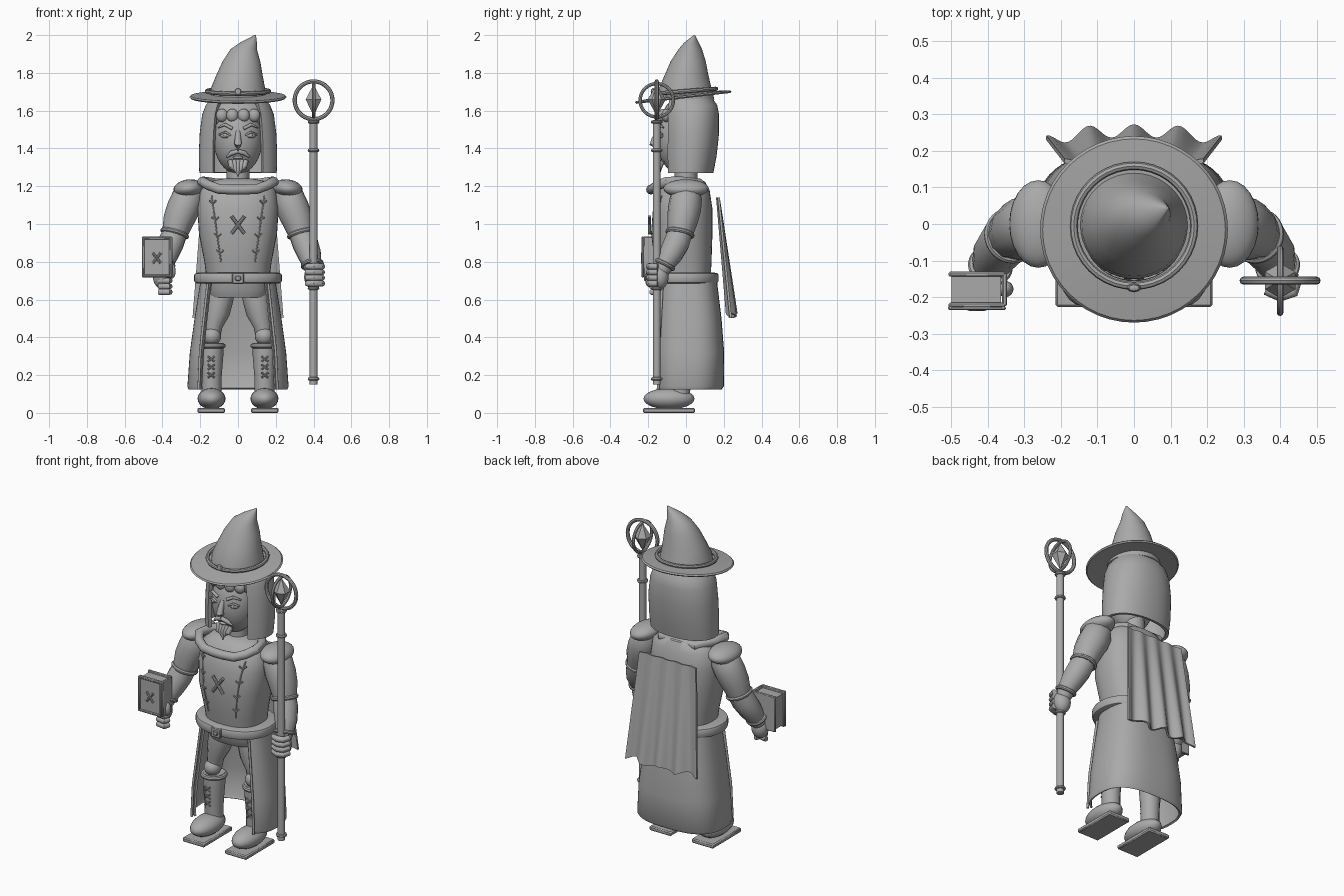
import bpy, bmesh, math
from mathutils import Vector, Matrix

if "Cube" in bpy.data.objects:
    bpy.data.objects.remove(bpy.data.objects["Cube"])

grey = bpy.data.materials.new("grey")
grey.diffuse_color = (0.4, 0.4, 0.4, 1)
grey.use_nodes = True
grey.node_tree.nodes["Principled BSDF"].inputs["Base Color"].default_value = grey.diffuse_color


def finish(name, bm):
    me = bpy.data.meshes.new(name)
    bmesh.ops.recalc_face_normals(bm, faces=bm.faces)
    bm.to_mesh(me)
    bm.free()
    ob = bpy.data.objects.new(name, me)
    bpy.context.collection.objects.link(ob)
    return ob


def loft(name, rings, e=2.0, gap=0.0, n=40, thick=0.0, caps=True):
    """Rings are (z, half width, front y, back y[, centre x]); gap opens the front."""
    bm, rows = bmesh.new(), []
    count = n + 1 if gap else n
    for z, rx, yf, yb, *cx in rings:
        row = []
        for i in range(count):
            a = gap + (2 * math.pi - 2 * gap) * i / n
            s, c = math.sin(a), math.cos(a)
            px = math.copysign(abs(s) ** (2 / e), s) * rx + (cx[0] if cx else 0)
            py = (yf + yb) / 2 - math.copysign(abs(c) ** (2 / e), c) * (yb - yf) / 2
            row.append(bm.verts.new((px, py, z)))
        rows.append(row)
    for lo, hi in zip(rows, rows[1:]):
        for i in range(n):
            j = (i + 1) % count
            bm.faces.new((lo[i], lo[j], hi[j], hi[i]))
    if caps:
        bm.faces.new(rows[0])
        bm.faces.new(rows[-1])
    ob = finish(name, bm)
    if thick:
        ob.modifiers.new("thickness", 'SOLIDIFY').thickness = thick
    return ob


def ball(name, c, r, rot=(0, 0, 0), seg=24):
    bm = bmesh.new()
    bmesh.ops.create_uvsphere(bm, u_segments=seg, v_segments=seg // 2, radius=1)
    bmesh.ops.scale(bm, vec=r, verts=bm.verts)
    ob = finish(name, bm)
    ob.location, ob.rotation_euler = c, rot
    return ob


def box(name, c, size, bevel=0.004, rot=(0, 0, 0)):
    bm = bmesh.new()
    bmesh.ops.create_cube(bm, size=1)
    bmesh.ops.scale(bm, vec=size, verts=bm.verts)
    ob = finish(name, bm)
    ob.location, ob.rotation_euler = c, rot
    if bevel:
        ob.modifiers.new("bevel", 'BEVEL').width = bevel
    return ob


def tube(name, pts, closed=False, res=4):
    """Round tube through (x, y, z, radius) points."""
    cu = bpy.data.curves.new(name, 'CURVE')
    cu.dimensions, cu.bevel_depth, cu.bevel_resolution = '3D', 1.0, res
    cu.use_fill_caps = True
    sp = cu.splines.new('POLY')
    sp.points.add(len(pts) - 1)
    for p, (x, y, z, r) in zip(sp.points, pts):
        p.co, p.radius = (x, y, z, 1), r
    sp.use_cyclic_u = closed
    ob = bpy.data.objects.new(name, cu)
    bpy.context.collection.objects.link(ob)
    return ob


def ring(name, c, major, minor, axis=(0, 0, 1), n=32):
    q = Vector((0, 0, 1)).rotation_difference(Vector(axis))
    pts = []
    for i in range(n):
        a = 2 * math.pi * i / n
        v = q @ Vector((math.cos(a) * major, math.sin(a) * major, 0)) + Vector(c)
        pts.append((*v, minor))
    return tube(name, pts, True, 2)


def cross(name, x, y, z, w, h, r):
    for s in (-1, 1):
        tube(name, [(x - s * w, y, z - h, r), (x + s * w, y, z + h, r)], res=2)


# Hat: bent cone, tilted brim, band and gem
loft("hat_cone", [(1.66, .15, -.15, .15), (1.72, .143, -.143, .135), (1.79, .122, -.112, .118, .008),
                  (1.86, .1, -.082, .105, .018), (1.925, .07, -.04, .085, .03),
                  (1.96, .045, -.01, .068, .055), (2.0, .004, .04, .048, .091)])
brim = loft("hat_brim", [(.012, .14, -.14, .14), (.008, .2, -.2, .2), (.004, .25, -.25, .25), (-.003, .257, -.257, .257),
                         (-.01, .25, -.25, .25), (-.004, .2, -.2, .2), (0, .14, -.14, .14)], caps=False, n=48)
brim.location, brim.rotation_euler = (0, -.015, 1.675), (.115, 0, 0)
ring("hat_band", (0, -.005, 1.703), .165, .011, (0, -.08, 1), 40)
ball("hat_gem", (0, -.175, 1.70), (.02, .012, .02), seg=8)

# Hair shell open at the face, with a fringe
loft("hair", [(1.27, .205, -.12, .145), (1.36, .208, -.125, .162), (1.48, .203, -.125, .175), (1.58, .19, -.125, .175),
              (1.63, .17, -.12, .165), (1.68, .13, -.11, .13)], e=2.2, gap=.66, thick=.02, caps=False)
ball("scalp", (0, .01, 1.58), (.165, .13, .1))
for x in (-.085, -.03, .03, .085):
    ball("fringe_lock", (x, -.13 + abs(x) * .3, 1.575), (.032, .025, .035))

# Head and face
ball("head", (0, -.03, 1.45), (.13, .125, .185), seg=32)
tube("neck", [(0, 0, 1.18, .06), (0, 0, 1.33, .06)])
tube("nose", [(0, -.145, 1.49, .012), (0, -.165, 1.45, .017), (0, -.175, 1.425, .02), (0, -.15, 1.41, .012)])
for s in (-1, 1):
    ball("eye", (s * .068, -.134, 1.468), (.026, .012, .014), (0, 0, s * .35))
    ball("pupil", (s * .066, -.146, 1.468), (.01, .006, .01), seg=12)
    tube("eyelid", [(s * .038, -.148, 1.47, .005), (s * .068, -.145, 1.487, .006), (s * .1, -.125, 1.473, .005)])
    tube("eyebrow", [(s * .03, -.15, 1.505, .009), (s * .07, -.145, 1.527, .009), (s * .105, -.12, 1.51, .004)])
    tube("moustache", [(0, -.157, 1.385, .012), (s * .035, -.155, 1.375, .013), (s * .062, -.14, 1.352, .004)])
    ball("ear", (s * .13, -.02, 1.45), (.02, .03, .045))
ball("lips", (0, -.146, 1.352), (.028, .01, .008))
for x in (-.032, -.016, 0, .016, .032):
    tube("goatee", [(x * 1.3, -.125, 1.335, .014), (x, -.142, 1.30, .016), (x * .4, -.145, 1.252 + abs(x), .004)])

# Torso, hips and belt
TORSO = [(.70, .165, -.15, .13), (.80, .178, -.165, .135), (.95, .207, -.185, .14), (1.08, .215, -.175, .14),
         (1.18, .2, -.145, .125), (1.225, .15, -.1, .1), (1.24, .08, -.06, .06)]
loft("torso", TORSO, e=2.4)


def chest(x, z):
    for a, b in zip(TORSO, TORSO[1:]):
        if a[0] <= z <= b[0]:
            t = (z - a[0]) / (b[0] - a[0])
            rx, yf, yb = (a[i] + t * (b[i] - a[i]) for i in (1, 2, 3))
            return (yf + yb) / 2 - (yb - yf) / 2 * (1 - (abs(x) / rx) ** 2.4) ** (1 / 2.4)


loft("tunic_hem", [(.61, .15, -.12, .09), (.65, .165, -.14, .11), (.72, .17, -.15, .13)], e=2.4)
loft("belt", [(.685, .215, -.185, .155), (.69, .228, -.198, .168), (.70, .232, -.202, .172), (.73, .232, -.202, .172),
              (.738, .228, -.198, .168), (.743, .21, -.18, .15)], e=2.2, n=48)
box("buckle", (0, -.207, .712), (.062, .016, .058))
box("buckle_pin", (0, -.217, .712), (.03, .012, .026))
cross("chest_cross", 0, -.193, .995, .034, .046, .009)
for s in (-1, 1):
    seam = [(s * (.09 + .05 * t / 8), .80 + .35 * t / 8) for t in range(9)]
    tube("chest_seam", [(x, chest(x, z), z, .004) for x, z in seam], res=2)
    for x, z in seam[1::2]:
        tube("seam_stitch", [(x + d * .018, chest(x + d * .018, z) - .002, z + abs(d) * .018, .005)
                             for d in (-1, 0, 1)], res=2)

# Collar roll, rising towards the shoulders
half = [(.03, -.185, 1.182), (.1, -.178, 1.185), (.155, -.15, 1.205), (.19, -.1, 1.225), (.175, -.02, 1.225), (.11, .07, 1.215)]
tube("collar", [(x, y, z, .026) for x, y, z in half] + [(-x, y, z, .026) for x, y, z in reversed(half)], True)

# Open coat skirt
loft("coat_skirt", [(.125, .262, -.175, .19), (.14, .268, -.18, .2), (.32, .255, -.175, .202), (.5, .23, -.165, .188),
                    (.69, .2, -.15, .165)], e=2.7, gap=.72, thick=.012, caps=False)
for s in (-1, 1):
    tube("coat_trim", [(s * .208, -.148, .125, .007), (s * .2, -.145, .32, .007), (s * .16, -.125, .69, .007)])

# Wavy cape hanging behind
bm = bmesh.new()
N, M = 48, 10
grid = []
for j in range(M + 1):
    t, row = j / M, []
    for i in range(N + 1):
        u = 2 * i / N - 1
        wave = (.004 + .014 * t) * math.cos(4 * math.pi * u * .98) - .03 * t * abs(u) ** 3
        row.append(bm.verts.new(((.19 + .05 * t) * u, .175 + .08 * t + wave,
                                 1.14 - .625 * t + .012 * t * math.cos(9 * u))))
    grid.append(row)
for a, b in zip(grid, grid[1:]):
    for i in range(N):
        bm.faces.new((a[i], a[i + 1], b[i + 1], b[i]))
finish("cape", bm).modifiers.new("thickness", 'SOLIDIFY').thickness = .012

for s in (-1, 1):
    # Arms, shoulder pads, bands and hands
    ball("shoulder_pad", (s * .262, 0, 1.188), (.08, .12, .048), (0, s * .12, 0))
    tube("upper_arm", [(s * .24, 0, 1.19, .06), (s * .265, 0, 1.14, .085), (s * .29, -.008, 1.08, .088),
                       (s * .315, -.018, 1.02, .082), (s * .335, -.03, .95, .068)])
    ring("elbow_band", (s * .335, -.032, .95), .066, .012, (-s * .28, .2, 1))
    tube("forearm", [(s * .333, -.03, .955, .066), (s * .355, -.05, .9, .07), (s * .378, -.08, .84, .064),
                     (s * .392, -.11, .79, .052), (s * .398, -.13, .75, .042)])
    ring("wrist_cuff", (s * .393, -.115, .785), .051, .011, (-s * .15, .5, 1))
    ball("hand", (s * .40, -.14, .72), (.05, .048, .065))
    # Legs, boots and soles
    tube("thigh", [(s * .085, -.02, .68, .07), (s * .097, -.02, .6, .072), (s * .11, -.025, .53, .066),
                   (s * .13, -.03, .46, .048), (s * .137, -.03, .4, .042)])
    ball("knee", (s * .138, -.045, .405), (.048, .05, .048))
    tube("boot_shaft", [(s * .14, -.03, .37, .062), (s * .14, -.03, .3, .062), (s * .14, -.03, .2, .054), (s * .14, -.03, .09, .052)])
    ring("boot_cuff", (s * .14, -.03, .355), .062, .013)
    ball("shoe", (s * .14, -.09, .075), (.074, .135, .056))
    box("sole", (s * .142, -.09, .013), (.146, .275, .026), .006)
    for z in (.2, .243, .286):
        cross("boot_lace", s * .142, -.09, z, .018, .014, .005)
for z in (.685, .715, .745, .775):
    tube("staff_finger", [(.445, -.15, z, .016), (.435, -.185, z, .017), (.4, -.195, z, .018), (.36, -.18, z, .014)])
    tube("book_finger", [(-.42, -.17, z - .045, .015), (-.37, -.18, z - .045, .016), (-.36, -.15, z - .045, .014)])
ball("thumb", (-.352, -.178, .75), (.022, .022, .04))

# Staff with crossed hoops and crystal
SX, SY = .4, -.155
tube("staff_shaft", [(SX, SY, .15, .021), (SX, SY, 1.55, .021)])
for z in (.18, .66, 1.39, 1.54):
    ring("staff_collar", (SX, SY, z), .022, .009, n=20)
ring("hoop_wide", (SX, SY, 1.655), .1, .011, (0, 1, 0), 40)
ring("hoop_deep", (SX, SY, 1.655), .088, .009, (1, 0, 0), 40)
loft("crystal", [(1.575, .002, SY - .002, SY + .002, SX), (1.66, .048, SY - .048, SY + .048, SX),
                 (1.735, .002, SY - .002, SY + .002, SX)], n=6)

# Book with raised cover border
BX, BZ = -.43, .825
for y in (-.222, -.137):
    box("book_cover", (BX, y, BZ), (.155, .014, .215))
box("book_pages", (BX - .002, -.18, BZ), (.135, .075, .19), 0)
box("book_spine", (-.354, -.18, BZ), (.014, .09, .215))
for s in (-1, 1):
    box("cover_edge", (BX + s * .072, -.23, BZ), (.014, .012, .215))
    box("cover_edge", (BX, -.23, BZ + s * .1), (.155, .012, .014))
cross("cover_cross", BX, -.231, .82, .022, .028, .007)

# Turn curves into meshes, colour and smooth everything
bpy.context.view_layer.update()
for ob in bpy.context.scene.objects:
    ob.select_set(True)
    bpy.context.view_layer.objects.active = ob
bpy.ops.object.convert(target='MESH')
for ob in bpy.context.scene.objects:
    ob.data.materials.clear()
    ob.data.materials.append(grey)
bpy.ops.object.shade_smooth_by_angle(angle=math.radians(40))
